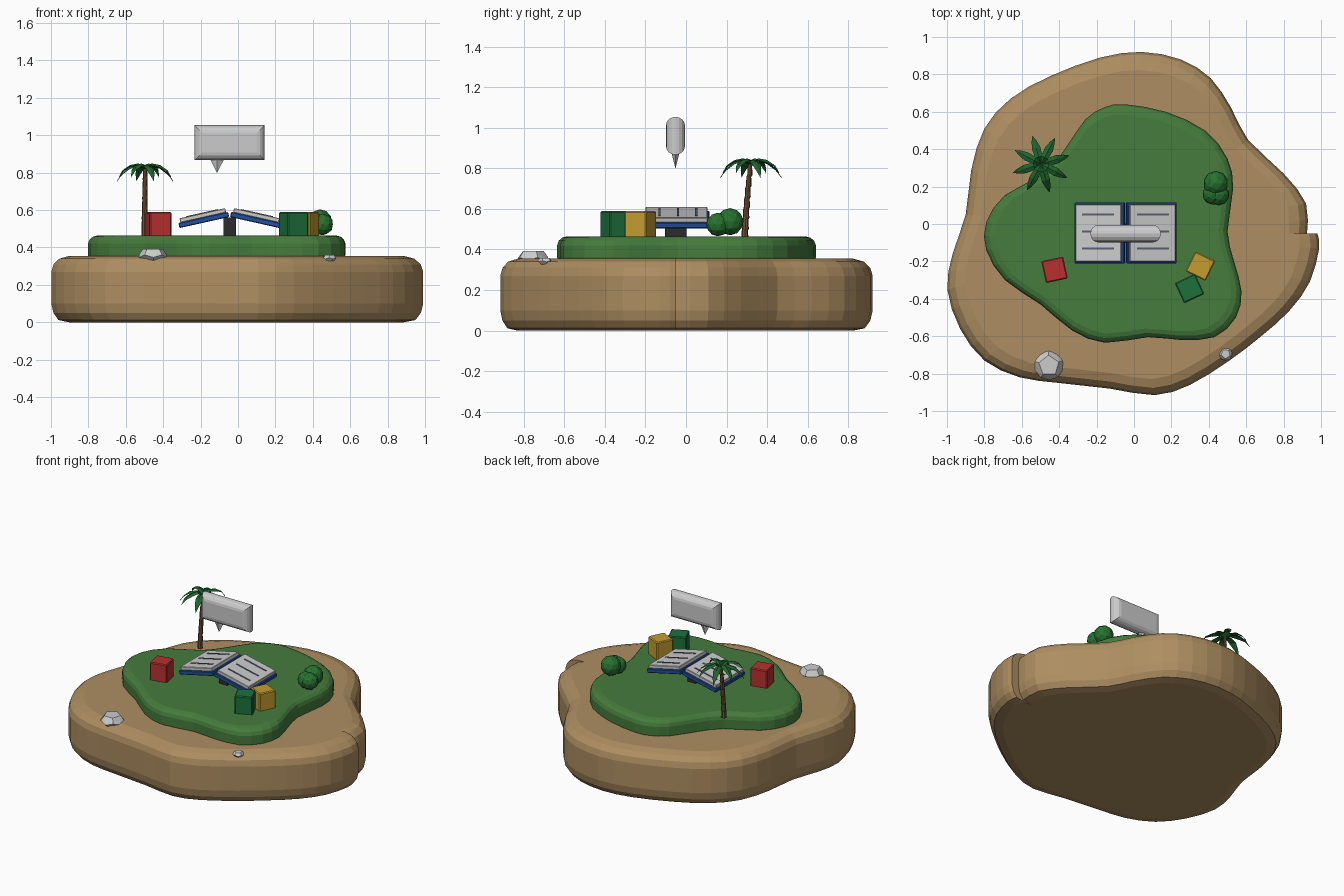
import bpy, bmesh, math
from mathutils import Matrix, Vector

if "Cube" in bpy.data.objects:
    bpy.data.objects.remove(bpy.data.objects["Cube"])


def mat(name, rgb):
    m = bpy.data.materials.new(name)
    m.diffuse_color = (*rgb, 1)
    m.use_nodes = True
    m.node_tree.nodes["Principled BSDF"].inputs["Base Color"].default_value = m.diffuse_color
    return m


SAND = mat("sand", (.42, .27, .12))
GRASS = mat("grass", (.06, .2, .045))
LEAF = mat("leaf", (.013, .13, .025))
WOOD = mat("wood", (.16, .08, .035))
RED = mat("red", (.48, .03, .03))
YELLOW = mat("yellow", (.56, .34, .03))
GREEN = mat("green", (.013, .16, .045))
BLUE = mat("blue", (.017, .08, .35))
DARK = mat("dark", (.025, .025, .03))
INK = mat("ink", (.1, .12, .17))
BUSH = mat("bush", (.02, .17, .03))


def finish(bm, name, material=None, matrix=Matrix()):
    bmesh.ops.recalc_face_normals(bm, faces=bm.faces)
    me = bpy.data.meshes.new(name)
    bm.to_mesh(me)
    bm.free()
    ob = bpy.data.objects.new(name, me)
    ob.matrix_world = matrix
    if material:
        me.materials.append(material)
    bpy.context.collection.objects.link(ob)
    return ob


def loft(name, rings, material=None, matrix=Matrix()):
    """Skin a stack of closed rings and cap both ends."""
    bm = bmesh.new()
    rows = [[bm.verts.new(p) for p in r] for r in rings]
    n = len(rows[0])
    for a, b in zip(rows, rows[1:]):
        for i in range(n):
            j = (i + 1) % n
            bm.faces.new((a[i], a[j], b[j], b[i]))
    bm.faces.new(rows[0])
    bm.faces.new(rows[-1])
    return finish(bm, name, material, matrix)


def box(name, size, material=None, matrix=Matrix(), bevel=0):
    bm = bmesh.new()
    bmesh.ops.create_cube(bm, size=1)
    bmesh.ops.scale(bm, vec=size, verts=bm.verts)
    if bevel:
        bmesh.ops.bevel(bm, geom=bm.edges[:], offset=bevel, segments=1, affect='EDGES')
    return finish(bm, name, material, matrix)


def smooth_outline(pts, closed, steps=2):
    """Catmull-Rom curve through the points."""
    p = [Vector(q) for q in pts]
    n = len(p)
    at = (lambda i: p[i % n]) if closed else (lambda i: p[min(max(i, 0), n - 1)])
    out = []
    for i in range(n if closed else n - 1):
        a, b, c, d = (at(i + k) for k in (-1, 0, 1, 2))
        for s in range(steps):
            t = s / steps
            out.append(.5 * (2 * b + (c - a) * t + (2 * a - 5 * b + 4 * c - d) * t * t
                             + (3 * b - a - 3 * c + d) * t ** 3))
    return out if closed else out + [p[-1]]


def island(name, outline, centre, profile, material):
    c = Vector(centre)
    return loft(name, [[(*(c + (p - c) * s), z) for p in outline] for s, z in profile], material)


# Sand base: open outline with a small step on the right side
sand = [(.98, -.05), (.99, -.13), (.94, -.31), (.83, -.465), (.68, -.60), (.51, -.73),
        (.30, -.86), (.11, -.915), (-.13, -.88), (-.40, -.85), (-.61, -.82), (-.80, -.73),
        (-.93, -.56), (-.998, -.35), (-.97, -.16), (-.90, .05), (-.87, .29), (-.80, .51),
        (-.66, .67), (-.45, .79), (-.18, .89), (.04, .92), (.25, .88), (.41, .78),
        (.52, .62), (.61, .45), (.80, .27), (.92, .11), (.925, -.05)]
island("sand_base", smooth_outline(sand, False), (-.05, -.05),
       [(.9, 0), (.96, .012), (.988, .05), (1, .1), (1, .27), (.987, .31), (.955, .34), (.9, .355)],
       SAND)

# Grass mound
grass = [(-.05, .64), (.17, .60), (.38, .50), (.50, .35), (.53, .19), (.50, -.04),
         (.535, -.2), (.575, -.36), (.545, -.50), (.43, -.605), (.25, -.62), (.075, -.605),
         (-.155, -.635), (-.33, -.57), (-.50, -.43), (-.69, -.30), (-.79, -.14), (-.79, .01),
         (-.69, .155), (-.48, .27), (-.37, .40), (-.26, .56), (-.155, .625)]
island("grass_mound", smooth_outline(grass, True), (-.1, -.03),
       [(.985, .335), (1, .36), (1, .42), (.987, .443), (.96, .458), (.92, .465)], GRASS)

# Open book on a dark stand
box("book_stand", (.066, .105, .1), DARK, Matrix.Translation((-.045, -.05, .51)))
for s, side in ((-1, "left"), (1, "right")):
    m = Matrix.Translation((-.045 + s * .138, -.047, .547)) @ Matrix.Rotation(s * math.radians(12.6), 4, 'Y')
    box(side + "_cover", (.272, .326, .028), BLUE, m, .004)
    box(side + "_pages", (.25, .305, .024), None, m @ Matrix.Translation((0, 0, .025)), .003)
    for k in (-1, 0, 1):
        box(side + "_page_line", (.175, .011, .004), INK,
            m @ Matrix.Translation((0, k * .09 + .007, .038)))

# Speech bubble: rectangle rounded front to back
rings = []
for i in range(9):
    a = math.pi * (i / 8 - .5)
    inset = .042 * (1 - math.cos(a))
    y = .0465 * math.sin(a)
    w, h = .188 - inset, .0935 - inset
    rings.append([(-w, y, -h), (w, y, -h), (w, y, h), (-w, y, h)])
loft("bubble", rings, None, Matrix.Translation((-.045, -.052, .96)))
bm = bmesh.new()
bmesh.ops.create_cone(bm, cap_ends=True, segments=4, radius1=0, radius2=.042, depth=.083)
bmesh.ops.scale(bm, vec=(1, .5, 1), verts=bm.verts)
finish(bm, "bubble_tail", None, Matrix.Translation((-.112, -.052, .8395)))

# Palm trunk: gently leaning, ringed
trunk = []
for i in range(8):
    t = i / 7
    c = Vector((-.5 + .004 * t, .29 + .03 * t ** 1.3, .45 + .37 * t))
    for r, dz in ((.018 - .006 * t, 0), (.0155 - .005 * t, .042)):
        if i < 7 or dz == 0:
            trunk.append([c + Vector((r * math.cos(k * math.pi / 4), r * math.sin(k * math.pi / 4), dz))
                          for k in range(8)])
loft("palm_trunk", trunk, WOOD)

# Palm leaves: drooping folded blades
for k in range(8):
    droop = .022 if k % 2 else 0
    path = [(0, .004, .822), (.04, .02, .842 + droop / 3), (.09, .023, .83 + droop / 2),
            (.13, .013, .795 + droop), (.157, .001, .757 + droop)]
    rows = [[(r, -w, z - w * .4), (r, 0, z), (r, w, z - w * .4), (r, 0, z - .006)] for r, w, z in path]
    loft("palm_leaf", rows, LEAF,
         Matrix.Translation((-.497, .32, 0)) @ Matrix.Rotation(math.radians(17 + 45 * k), 4, 'Z'))

# Bush
for x, y, z, r in ((.437, .217, .537, .067), (.422, .16, .523, .057), (.452, .157, .523, .058)):
    bm = bmesh.new()
    bmesh.ops.create_icosphere(bm, subdivisions=2, radius=r)
    finish(bm, "bush_ball", BUSH, Matrix.Translation((x, y, z)))

# Toy blocks
for name, x, y, deg, m in (("red_block", -.425, -.245, 12, RED), ("yellow_block", .355, -.225, -26, YELLOW),
                           ("green_block", .297, -.345, 25, GREEN)):
    box(name, (.119, .119, .13), m,
        Matrix.Translation((x, y, .524)) @ Matrix.Rotation(math.radians(deg), 4, 'Z'), .006)

# Rocks: squashed dodecahedra
for name, x, y, z, R, turn in (("large_rock", -.455, -.757, .356, .08, 20), ("small_rock", .49, -.695, .343, .036, 50)):
    bm = bmesh.new()
    for r, h, off in ((.7, .75, 0), (.982, .1, 0), (.982, -.19, 36), (.607, -.75, 36)):
        for k in range(5):
            a = math.radians(72 * k + off + turn)
            bm.verts.new((R * r * math.cos(a), R * r * math.sin(a), R * h * .6))
    bmesh.ops.convex_hull(bm, input=bm.verts)
    finish(bm, name, None, Matrix.Translation((x, y, z)))
